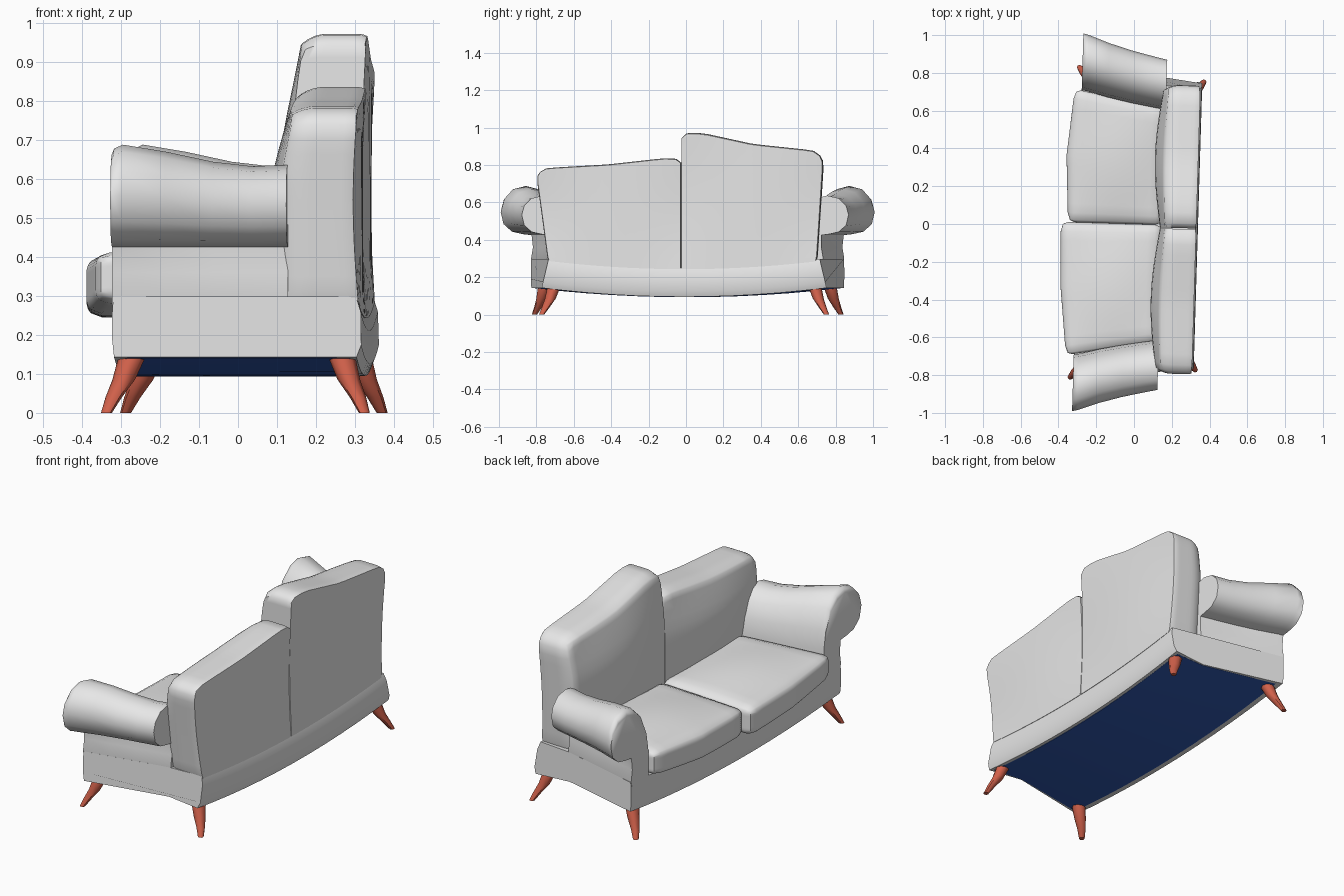
import bpy, bmesh, math
from mathutils import Vector, Matrix

if "Cube" in bpy.data.objects:
    bpy.data.objects.remove(bpy.data.objects["Cube"])

TURN = Matrix.Rotation(-0.03, 4, 'Z')      # the sofa stands slightly turned


def material(name, rgb):
    m = bpy.data.materials.new(name)
    m.diffuse_color = (*rgb, 1)
    m.use_nodes = True
    m.node_tree.nodes["Principled BSDF"].inputs["Base Color"].default_value = m.diffuse_color
    return m


FABRIC = material("grey fabric", (0.80, 0.80, 0.80))
WOOD = material("red wood", (0.64, 0.12, 0.07))
UNDER = material("navy underside", (0.03, 0.10, 0.44))


def finish(bm, name, mat, angle=40):
    bmesh.ops.recalc_face_normals(bm, faces=bm.faces)
    bm.transform(TURN)
    me = bpy.data.meshes.new(name)
    bm.to_mesh(me)
    bm.free()
    me.materials.append(mat)
    ob = bpy.data.objects.new(name, me)
    bpy.context.collection.objects.link(ob)
    bpy.ops.object.select_all(action='DESELECT')
    ob.select_set(True)
    bpy.context.view_layer.objects.active = ob
    bpy.ops.object.shade_smooth_by_angle(angle=math.radians(angle))
    return ob


def loft(name, rings, mat, angle=40):
    """Skin closed rings of points and cap both ends."""
    bm = bmesh.new()
    rows = [[bm.verts.new(p) for p in r] for r in rings]
    n = len(rows[0])
    for a, b in zip(rows, rows[1:]):
        for i in range(n):
            j = (i + 1) % n
            bm.faces.new((a[i], a[j], b[j], b[i]))
    bm.faces.new(rows[0])
    bm.faces.new(rows[-1])
    return finish(bm, name, mat, angle)


def cushion(name, half, radius, warp, mat):
    """Rounded box, then warped by a function of (u, v, w), each 0..1."""
    bm = bmesh.new()
    bmesh.ops.create_cube(bm, size=2)
    bmesh.ops.subdivide_edges(bm, edges=bm.edges[:], cuts=13, use_grid_fill=True)
    for v in bm.verts:
        p = Vector([c * h for c, h in zip(v.co, half)])
        q = Vector([max(-(h - radius), min(h - radius, c)) for c, h in zip(p, half)])
        d = p - q
        if d.length > 1e-6:
            p = q + d.normalized() * min(radius, d.length)
        v.co = warp(*[(c / h + 1) / 2 for c, h in zip(p, half)])
    bmesh.ops.remove_doubles(bm, verts=bm.verts, dist=1e-4)
    return finish(bm, name, mat, 50)


def lerp(a, b, t):
    return a + (b - a) * t


def curve(points, t):
    """Piecewise linear lookup."""
    for (t0, a), (t1, b) in zip(points, points[1:]):
        if t <= t1:
            return lerp(a, b, max(0, (t - t0) / (t1 - t0)))
    return points[-1][1]


def sag(y):
    """Height of the bowed bottom edge of the frame."""
    return 0.095 + 0.048 * min(1, abs(y) / 0.76) ** 2


# Bowed frame under the seat: x, height fraction
profile = [(-.293, 0), (-.298, .3), (-.298, .7), (-.295, 1), (.14, 1),
           (.325, 1), (.337, .75), (.339, .2), (.327, 0), (.14, 0)]
rings = []
for k in range(-6, 7):
    s, ring = k / 6, []
    for x, f in profile:
        width = curve([(-.3, .838), (.14, .738), (.33, .725)], x)
        if x > .2:
            width += .037 * (1 - f)
        ring.append((x, s * width, sag(s * .76) + .155 * f))
    rings.append(ring)
loft("frame", rings, FABRIC, 50)

# Navy cloth on the underside
rings = []
for k in range(-6, 7):
    s = k / 6
    rings.append([(x, s * w, sag(s * .76) + dz) for x, w, dz in
                  ((-.265, .815, -.002), (.14, .732, -.002), (.31, .745, -.002),
                   (.31, .745, .004), (.14, .732, .004), (-.265, .815, .004))])
loft("underside", rings, UNDER)

# Scroll arms: front section of (y, z), shrinking and drawing in towards the back
scroll = [(.70, .27), (.70, .42), (.715, .52), (.755, .62), (.81, .672), (.87, .688),
          (.94, .67), (.985, .62), (1.0, .56), (.985, .49), (.94, .445), (.88, .43),
          (.835, .425), (.828, .36), (.838, .30), (.83, .27)]
stations = [(-.298, 0, .90), (-.292, .01, .96), (-.27, .05, 1), (-.16, .37, .93), (-.04, .65, .83),
            (.06, .84, .785), (.15, 1, .80)]
for side, label in ((1, "left"), (-1, "right")):
    rings = []
    for x, t, grow in stations:
        ring = []
        for y, z in scroll:
            yy = lerp(y, .61 + (y - .70) * .88, t)
            if z < .42 and y > .8:          # outer panel stays flush with the frame
                yy = y + curve([(-.3, 0), (.14, -.1), (.2, -.1)], x)
            zz = .43 + (z - .43) * grow if z > .43 else z
            ring.append((x, side * yy, zz))
        rings.append(ring)
    loft(label + "_arm", rings, FABRIC, 55)

# Seat cushions, overhanging the front
fronts = {1: [(0, -.35), (.5, -.368), (1, -.335)],
          -1: [(0, -.388), (.5, -.378), (1, -.340)]}
for side, label in ((1, "left"), (-1, "right")):
    def seat_warp(u, v, w, side=side):
        x = lerp(curve(fronts[side], u), .15, v)
        y = lerp(.0, .705 - .09 * v, u)
        crown = math.sin(math.pi * u) * math.sin(math.pi * v)
        top = .392 + .02 * u * u + .028 * crown + .012 * v
        return Vector((x, side * y, lerp(sag(y) + .15, top, w)))
    cushion(label + "_seat_cushion", (.35, .25, .08), .037, seat_warp, FABRIC)

# Back cushions, one taller than the other; flat and crisp at the rear
tops = {1: [(0, .972), (.14, .972), (.5, .912), (.9, .88), (1, .87)],
        -1: [(0, .835), (.12, .836), (.5, .803), (.9, .785), (1, .78)]}
outer = {1: (.71, .748), -1: (.73, .797)}
for side, label in ((1, "left"), (-1, "right")):
    def back_warp(u, v, w, side=side):
        v = max(0, min(1, (v - .10) / .66))
        w = max(0, (w - .1) / .9)
        u = max(0, (u - .04) / .96)
        y = lerp(-.014 if side > 0 else .019, lerp(*outer[side], w), u)
        top = curve(tops[side], u)
        z = lerp(sag(y) + .148, top, w)
        bulge = math.sin(math.pi * u) * math.sin(math.pi * min(1, w * .9))
        front = .138 - .038 * bulge + .03 * max(0, (w - .65) / .35)
        rear = .330 - .012 * math.sin(math.pi * w) * (1 - math.sin(math.pi * u))
        return Vector((lerp(front, rear, v), side * y, z))
    cushion(label + "_back_cushion", (.37, .105, .3), .07, back_warp, FABRIC)

# Splayed, curved, tapering legs: x, y, z, radius along the centre line
legs = {"front": [(-.245, .755, .165, .034), (-.252, .767, .135, .034), (-.270, .780, .085, .029),
                  (-.295, .800, .04, .021), (-.313, .820, 0, .014)],
        "back": [(.283, .690, .165, .034), (.290, .702, .135, .034), (.306, .717, .085, .029),
                 (.330, .740, .04, .021), (.347, .762, 0, .014)]}
for end, path in legs.items():
    for side, label in ((1, "left"), (-1, "right")):
        rings = [[(x + r * math.cos(a * math.pi / 4), side * y + r * math.sin(a * math.pi / 4), z)
                  for a in range(8)] for x, y, z, r in path]
        loft(f"{end}_{label}_leg", rings, WOOD, 50)
